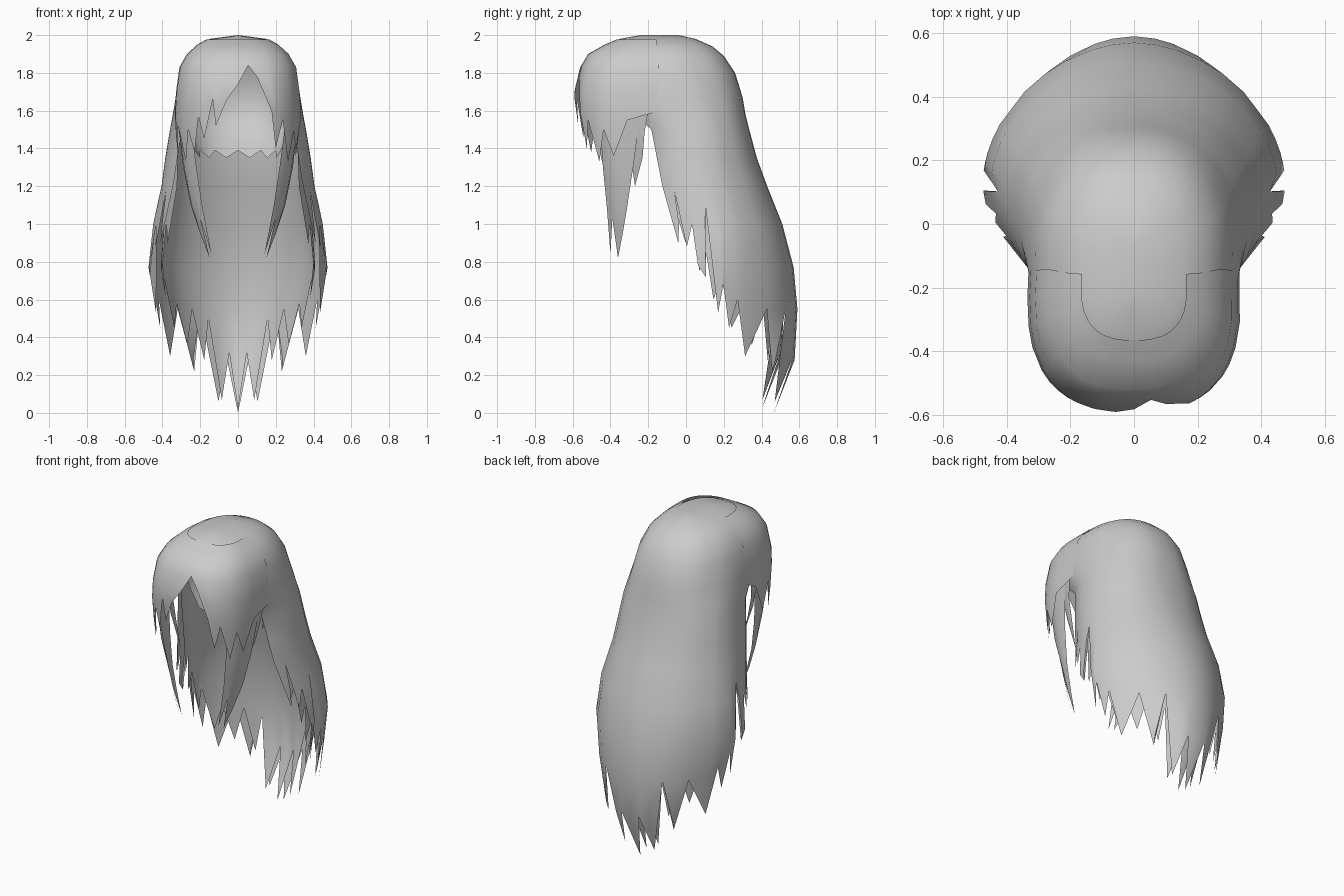
import bpy, bmesh, math
from mathutils import Vector

if "Cube" in bpy.data.objects:
    bpy.data.objects.remove(bpy.data.objects["Cube"])

grey = bpy.data.materials.new("hair_grey")
grey.diffuse_color = (0.6, 0.6, 0.6, 1)
grey.use_nodes = True
grey.node_tree.nodes["Principled BSDF"].inputs["Base Color"].default_value = grey.diffuse_color


def lerp_table(table, z):
    """Interpolate rows (z, a, b, c) sorted from high z to low z."""
    for r0, r1 in zip(table, table[1:]):
        if z >= r1[0]:
            t = (r0[0] - z) / (r0[0] - r1[0])
            return [a + (b - a) * t for a, b in zip(r0[1:], r1[1:])]
    return table[-1][1:]


def finish(bm, name):
    bmesh.ops.remove_doubles(bm, verts=bm.verts, dist=0.0005)
    bmesh.ops.dissolve_degenerate(bm, edges=bm.edges, dist=0.0005)
    bmesh.ops.recalc_face_normals(bm, faces=bm.faces)
    mesh = bpy.data.meshes.new(name)
    bm.to_mesh(mesh)
    bm.free()
    mesh.materials.append(grey)
    obj = bpy.data.objects.new(name, mesh)
    bpy.context.collection.objects.link(obj)
    bpy.context.view_layer.objects.active = obj
    obj.select_set(True)
    bpy.ops.object.shade_smooth_by_angle(angle=math.radians(60))
    obj.select_set(False)
    return obj


def loft(name, columns):
    """Skin neighbouring columns of points; repeated points become tips."""
    bm = bmesh.new()
    grid = [[bm.verts.new(p) for p in col] for col in columns]
    for a, b in zip(grid, grid[1:]):
        for i in range(len(a) - 1):
            bm.faces.new((a[i], b[i], b[i + 1], a[i + 1]))
    return finish(bm, name)


def shell(name, table, hem, power):
    """Elliptical shell, cut to a ragged hem given as (angle, z)."""
    columns = []
    for angle, end in hem:
        s, c = math.sin(math.radians(angle)), math.cos(math.radians(angle))
        col = []
        for row in table:
            z = max(row[0], end)
            w, far, mid = lerp_table(table, z)
            p = power(z)
            x = w * math.copysign(abs(s) ** p, s)
            y = mid + (far - mid) * math.copysign(abs(c) ** p, c)
            col.append(Vector((x, y, z)))
        columns.append(col)
    return loft(name, columns)


def mirrored(half):
    return [(-a, z) for a, z in reversed(half) if a > 0] + half


def back_power(z):
    """Boxy at the head, rounder and slightly pointed lower down."""
    return 0.87 + 0.21 * min(1, max(0, (1.6 - z) / 0.7))


# long back hair with a closed crown: z, half width, back y, centre y
mantle = [(2.0, 0, -.04, -.14), (1.98, .15, .05, -.15), (1.94, .22, .14, -.15),
          (1.89, .27, .20, -.15), (1.8, .31, .26, -.14), (1.67, .33, .30, -.09),
          (1.58, .345, .315, -.03), (1.5, .36, .335, .015), (1.35, .385, .375, .04),
          (1.2, .405, .43, .068), (1.0, .45, .51, .125), (.77, .475, .57, .13),
          (.55, .44, .59, .13), (.28, .40, .575, .13), (0, .36, .465, .13)]
mantle_hem = [(0, 0), (10, .3), (18, .06), (29, .55), (38, .22), (48, .55),
              (64, .3), (70, .6), (76, .45), (80, .68), (84, .53), (89, 1.1),
              (94, .72), (100, .78), (105, 1.0), (109, .88), (112, 1.17), (116, .9),
              (122, 1.2), (126, 1.5), (133, 1.61), (141, 1.75), (150, 1.82),
              (165, 1.86), (180, 1.88)]
shell("back_hair", mantle, mirrored(mantle_hem), back_power)

# second layer hanging just inside the back hair
inner = [(z, w - d, b - 1.1 * d, c - .2 * d) for z, w, b, c in mantle if z < 1.55
         for d in [.015 + .05 * min(1, (1.5 - z) / .6)]]
inner_hem = [(0, .02), (9, .32), (18, .07), (27, .5), (34, .28), (42, .55),
             (52, .36), (60, .58), (70, .45), (78, .72), (85, .6), (92, .85),
             (98, .75), (105, 1.0), (111, .9), (118, 1.2)]
shell("inner_layer", inner, mirrored(inner_hem), back_power)

# swept fringe with an off-centre parting
fringe = [(1.978, .165, -.365, -.2), (1.95, .215, -.43, -.21),
          (1.9, .27, -.518, -.22), (1.83, .31, -.56, -.23), (1.7, .328, -.592, -.23),
          (1.6, .335, -.59, -.23), (1.45, .33, -.57, -.24), (1.3, .315, -.55, -.25)]
fringe_hem = [(-100, 1.6), (-90, 1.55), (-80, 1.36), (-70, 1.52), (-56, 1.33),
              (-48, 1.5), (-40, 1.38), (-33, 1.57), (-27, 1.45), (-18, 1.66),
              (-15, 1.52), (-6, 1.66), (0, 1.74), (6, 1.84), (13, 1.78), (26, 1.6),
              (32, 1.4), (40, 1.55), (52, 1.33), (60, 1.5), (70, 1.36),
              (82, 1.55), (100, 1.6)]
shell("fringe", fringe, fringe_hem, lambda z: 0.77)

# short inner layer at the nape, curving in under the skull
nape = [(1.9, .23, .16, -.1), (1.75, .29, .24, -.1), (1.6, .3, .25, -.1),
        (1.5, .28, .21, -.09), (1.42, .24, .13, -.08), (1.35, .21, .06, -.08)]
nape_hem = [(a, 1.35 if i % 2 else 1.39) for i, a in enumerate(range(0, 91, 15))]
shell("nape_layer", nape, mirrored(nape_hem), lambda z: 0.9)

# face-framing locks and thin temple strands on both sides
lock = [
    [(.26, -.46, 1.6), (.22, -.44, 1.3), (.19, -.42, 1.1), (.165, -.41, .97), (.14, -.40, .84)],
    [(.30, -.42, 1.6), (.26, -.41, 1.3), (.22, -.40, 1.15), (.20, -.39, 1.03), (.20, -.39, 1.03)],
    [(.325, -.34, 1.6), (.285, -.35, 1.3), (.245, -.36, 1.1), (.2, -.36, .95), (.15, -.36, .82)],
    [(.325, -.24, 1.6), (.29, -.28, 1.3), (.25, -.31, 1.1), (.2, -.335, .95), (.15, -.36, .82)],
]
strand = [
    [(.29, -.32, 1.6), (.26, -.30, 1.4), (.22, -.27, 1.2)],
    [(.32, -.27, 1.6), (.29, -.27, 1.4), (.22, -.27, 1.2)],
    [(.325, -.2, 1.6), (.31, -.22, 1.48), (.28, -.23, 1.35)],
]
for side, sx in (("right", 1), ("left", -1)):
    for name, cols in (("face_lock", lock), ("temple_strand", strand)):
        loft(f"{name}_{side}", [[(sx * x, y, z) for x, y, z in c] for c in cols])
